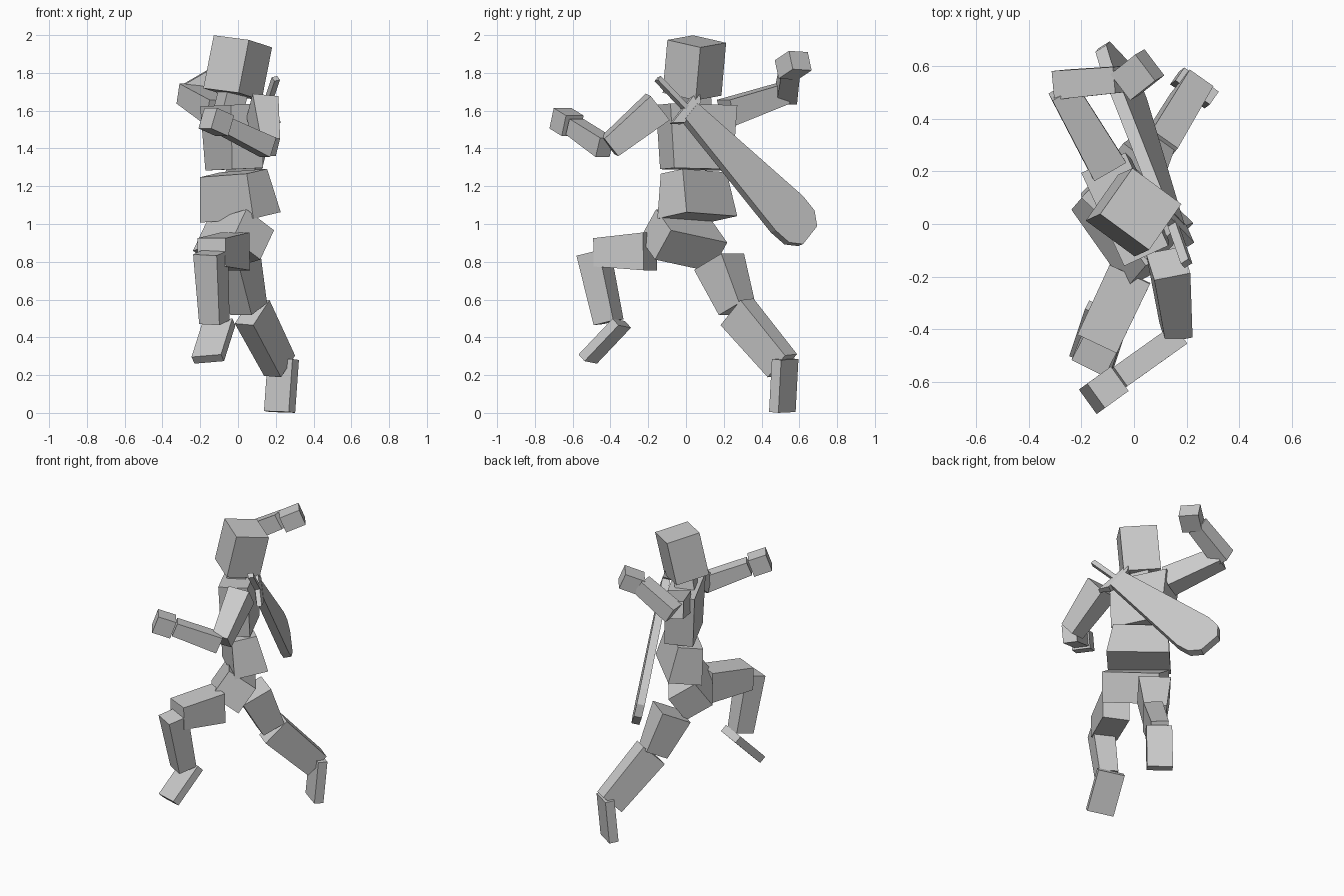
import bpy, bmesh
from mathutils import Vector

if "Cube" in bpy.data.objects:
    bpy.data.objects.remove(bpy.data.objects["Cube"])


def make(name, rings):
    # Closed solid between two matching outlines
    bm = bmesh.new()
    lo, hi = [[bm.verts.new(p) for p in ring] for ring in rings]
    n = len(lo)
    bm.faces.new(lo)
    bm.faces.new(hi)
    for i in range(n):
        j = (i + 1) % n
        bm.faces.new((lo[i], lo[j], hi[j], hi[i]))
    bmesh.ops.recalc_face_normals(bm, faces=bm.faces)
    me = bpy.data.meshes.new(name)
    bm.to_mesh(me)
    bm.free()
    ob = bpy.data.objects.new(name, me)
    bpy.context.collection.objects.link(ob)
    return ob


def frame(a, b, side):
    # Axis, width and depth directions of a limb
    axis = (b - a).normalized()
    s = Vector(side)
    s = (s - axis * s.dot(axis)).normalized()
    return axis, s, axis.cross(s)


def block(name, a, b, side, start, end=None):
    # Tapered box from a to b; start/end are (width, depth)
    a, b = Vector(a), Vector(b)
    _, s, d = frame(a, b, side)
    rings = []
    for c, (w, t) in ((a, start), (b, end or start)):
        rings.append([c + s * w * i / 2 + d * t * j / 2
                      for i, j in ((-1, -1), (1, -1), (1, 1), (-1, 1))])
    return make(name, rings)


# Head and trunk, twisted towards the figure's right
block("head", (-.029, .032, 1.687), (.026, .057, 1.967), (.185, -.137, -.03), (.232, .217))
block("neck", (-.05, .06, 1.60), (-.02, .05, 1.72), (.42, -.91, 0), (.12, .12))
block("chest", (-.02, .055, 1.29), (-.035, .056, 1.63), (.42, -.91, 0), (.34, .18), (.39, .185))
block("abdomen", (.0125, .06, 1.035), (-.023, .041, 1.27), (.73, -.68, 0), (.39, .215), (.34, .16))
block("pelvis", (-.06, -.055, .835), (.0125, .03, .99), (.57, -.8, .18), (.37, .2))

# Left leg, raised in front
LS = (.89, -.46, 0)
block("left_thigh", (-.015, -.19, .855), (-.14, -.455, .85), LS, (.17, .20), (.165, .15))
block("left_shin", (-.145, -.49, .85), (-.125, -.41, .48), LS, (.14, .135), (.12, .12))
block("left_foot", (-.10, -.34, .475), (-.16, -.52, .285), LS, (.17, .05))

# Right leg, pushing off behind
RS = (.81, -.57, -.07)
block("right_thigh", (-.015, .175, .80), (.057, .27, .55), RS, (.20, .20), (.14, .15))
block("right_shin", (.075, .27, .535), (.22, .51, .25), RS, (.12, .19), (.11, .165))
block("right_foot", (.24, .525, .285), (.22, .51, .005), RS, (.16, .06))

# Left arm, bent across the front
block("left_upper_arm", (.13, -.15, 1.62), (.16, -.405, 1.41), (.95, .3, 0), (.14, .165), (.105, .12))
block("left_forearm", (.16, -.43, 1.405), (-.065, -.59, 1.515), (.58, -.81, 0), (.09, .11), (.09, .09))
block("left_hand", (-.07, -.6, 1.52), (-.16, -.665, 1.56), (.58, -.81, 0), (.115, .115))

# Right arm, swung back and raised
block("right_upper_arm", (-.10, .215, 1.59), (-.27, .51, 1.69), (.86, .5, 0), (.14, .14), (.11, .11))
block("right_forearm", (-.28, .53, 1.68), (-.05, .55, 1.82), (.1, -1, 0), (.11, .11), (.1, .1))
block("right_hand", (-.035, .53, 1.815), (.06, .605, 1.865), (.5, -.87, 0), (.125, .105))

# Broad blade slung across the back
top, tip = Vector((.2, -.15, 1.77)), Vector((-.08, .65, .93))
axis, across, flat = frame(top, tip, (-.5, .52, .69))
block("blade_handle", top, top + axis * .26, across, (.03, .035))
block("blade_guard", top + axis * .21, top + axis * .26, across, (.26, .03), (.16, .05))
half = [(.25, .06), (1.02, .135), (1.12, .125), (1.185, .07)]
outline = half + [(t, -w) for t, w in reversed(half)]
make("blade", [[top + axis * t + across * w + flat * h for t, w in outline] for h in (-.025, .025)])
